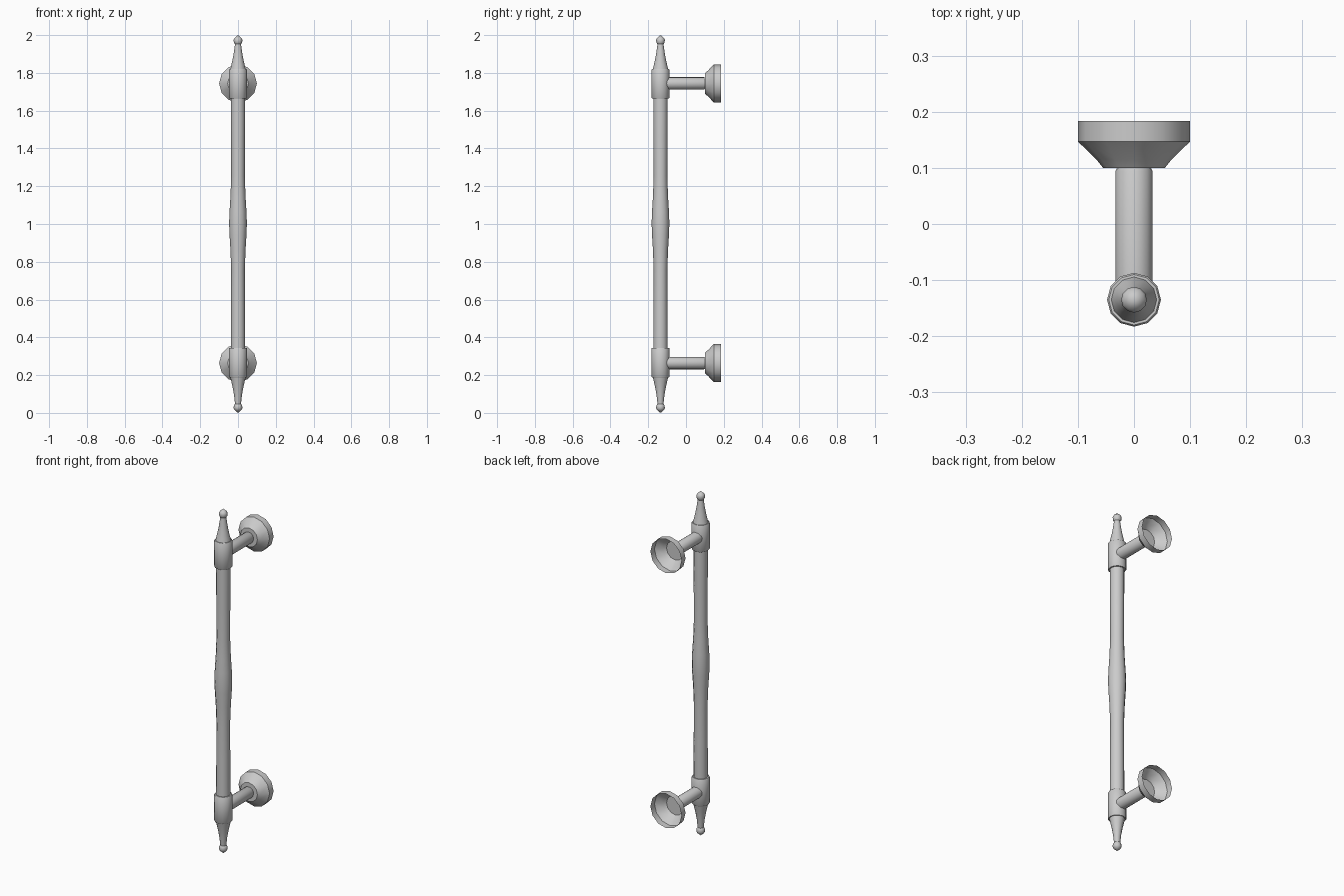
import bpy, bmesh, math
from mathutils import Vector

if "Cube" in bpy.data.objects:
    bpy.data.objects.remove(bpy.data.objects["Cube"])

BAR_Y = -0.135
MID_Z = 1.004


def lathe(name, profile, origin, axis='Z', sides=12, angle=40, turn=0.0):
    """Revolve (radius, distance) points around an axis through origin."""
    bm = bmesh.new()
    rings = []
    for r, d in profile:
        ring = []
        for i in range(1 if r == 0 else sides):
            a = turn + 2 * math.pi * i / sides
            u, v = r * math.cos(a), r * math.sin(a)
            p = Vector((u, v, d)) if axis == 'Z' else Vector((u, d, v))
            ring.append(bm.verts.new(p))
        rings.append(ring)
    for a, b in zip(rings, rings[1:]):
        for i in range(sides):
            j = (i + 1) % sides
            if len(a) == 1:
                bm.faces.new((a[0], b[j], b[i]))
            elif len(b) == 1:
                bm.faces.new((a[i], a[j], b[0]))
            else:
                bm.faces.new((a[i], a[j], b[j], b[i]))
    bmesh.ops.recalc_face_normals(bm, faces=bm.faces)
    mesh = bpy.data.meshes.new(name)
    bm.to_mesh(mesh)
    bm.free()
    ob = bpy.data.objects.new(name, mesh)
    ob.location = origin
    bpy.context.collection.objects.link(ob)
    bpy.ops.object.select_all(action='DESELECT')
    ob.select_set(True)
    bpy.context.view_layer.objects.active = ob
    bpy.ops.object.shade_smooth_by_angle(angle=math.radians(angle))
    return ob


# grip bar with a swollen middle
half = [(0.047, 0), (0.045, 0.06), (0.040, 0.14), (0.036, 0.25),
        (0.037, 0.45), (0.038, 0.67)]
grip = [(r, -d) for r, d in reversed(half[1:])] + half
lathe("grip_bar", grip, (0, BAR_Y, MID_Z))

for side, s in (("top", 1), ("bottom", -1)):
    # collar gripping the bar end
    collar = [(0, 0.66), (0.045, 0.66), (0.048, 0.664), (0.048, 0.812),
              (0.045, 0.816), (0, 0.816)]
    lathe(side + "_collar", [(r, s * d) for r, d in collar],
          (0, BAR_Y, MID_Z))

    # turned finial with a small knob and pointed tip
    tip = 2.0 - MID_Z if s > 0 else MID_Z
    finial = [(0.041, 0.814), (0.036, 0.835), (0.028, 0.87), (0.021, 0.91),
              (0.016, tip - 0.048), (0.022, tip - 0.040),
              (0.023, tip - 0.025), (0.019, tip - 0.016), (0, tip)]
    lathe(side + "_finial", [(r, s * d) for r, d in finial],
          (0, BAR_Y, MID_Z))

    # stem reaching back to the wall
    z = MID_Z + s * 0.74
    stem = [(0, -0.12), (0.033, -0.12), (0.033, 0.095), (0.030, 0.1), (0, 0.1)]
    lathe(side + "_stem", stem, (0, 0, z), 'Y', sides=16)

    # hollow flared wall rose, open at the back
    rose = [(0.028, 0.1), (0.055, 0.1), (0.067, 0.115), (0.1, 0.147),
            (0.1, 0.184)]
    lathe(side + "_wall_rose", rose, (0, 0, z), 'Y', angle=35)
